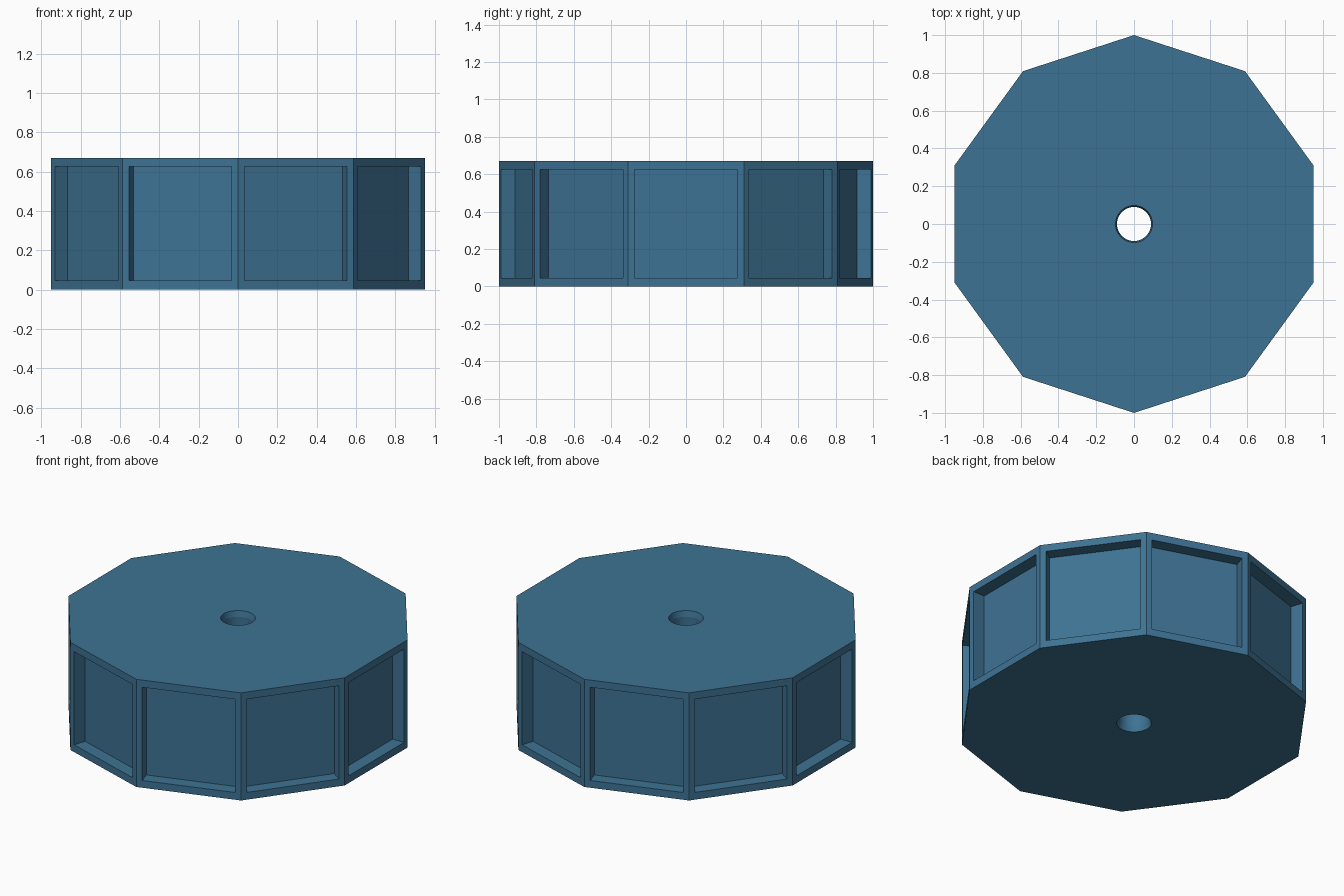
import bpy, bmesh, math
from mathutils import Vector

if "Cube" in bpy.data.objects:
    bpy.data.objects.remove(bpy.data.objects["Cube"])

H = 0.67          # height
SIDES = 10
FRAME_X, FRAME_Z = 0.035, 0.045   # frame widths around each recess
DEPTH = 0.078     # recess depth
HOLE = [(0.098, H), (0.09, H - 0.035), (0.09, 0.035), (0.098, 0.0)]
SEG = 40

blue = bpy.data.materials.new("steel blue")
blue.diffuse_color = (0.048, 0.168, 0.292, 1)
blue.use_nodes = True
blue.node_tree.nodes["Principled BSDF"].inputs["Base Color"].default_value = blue.diffuse_color

bm = bmesh.new()


def ring(radius, z, count):
    """Closed ring of vertices, first one pointing to +y."""
    return [bm.verts.new((radius * math.sin(2 * math.pi * i / count),
                          radius * math.cos(2 * math.pi * i / count), z))
            for i in range(count)]


def strip(a, b):
    """Closed band of quads between two loops."""
    n = len(a)
    return [bm.faces.new((a[i], a[(i + 1) % n], b[(i + 1) % n], b[i])) for i in range(n)]


def loop_edges(loop):
    result = []
    for i, v in enumerate(loop):
        pair = (v, loop[(i + 1) % len(loop)])
        result.append(bm.edges.get(pair) or bm.edges.new(pair))
    return result


# Ten-sided outer wall, each side with a recessed panel
bottom, top = ring(1, 0, SIDES), ring(1, H, SIDES)
for i in range(SIDES):
    j = (i + 1) % SIDES
    outer = [bottom[i], bottom[j], top[j], top[i]]
    along = (bottom[j].co - bottom[i].co).normalized()
    inward = -(bottom[i].co + bottom[j].co).normalized()
    opening = []
    for v, sx, sz in zip(outer, (1, -1, -1, 1), (1, 1, -1, -1)):
        opening.append(bm.verts.new(v.co + along * sx * FRAME_X + Vector((0, 0, sz * FRAME_Z))))
    floor = [bm.verts.new(v.co + inward * DEPTH) for v in opening]
    strip(outer, opening)
    strip(opening, floor)
    bm.faces.new(floor)

# Centre bore with slightly flared rims
bore = [ring(r, z, SEG) for r, z in HOLE]
for a, b in zip(bore, bore[1:]):
    for f in strip(a, b):
        f.smooth = True

# Flat top and bottom around the bore
for rim, hole, nz in ((top, bore[0], 1), (bottom, bore[-1], -1)):
    bmesh.ops.triangle_fill(bm, edges=loop_edges(rim) + loop_edges(hole),
                            use_beauty=True, normal=(0, 0, nz))

bmesh.ops.recalc_face_normals(bm, faces=bm.faces[:])
mesh = bpy.data.meshes.new("paneled_drum")
bm.to_mesh(mesh)
bm.free()
mesh.materials.append(blue)
drum = bpy.data.objects.new("paneled_drum", mesh)
bpy.context.collection.objects.link(drum)

# Keep the rims of the bore crisp
bpy.context.view_layer.objects.active = drum
drum.select_set(True)
bpy.ops.object.shade_smooth_by_angle(angle=math.radians(12))
